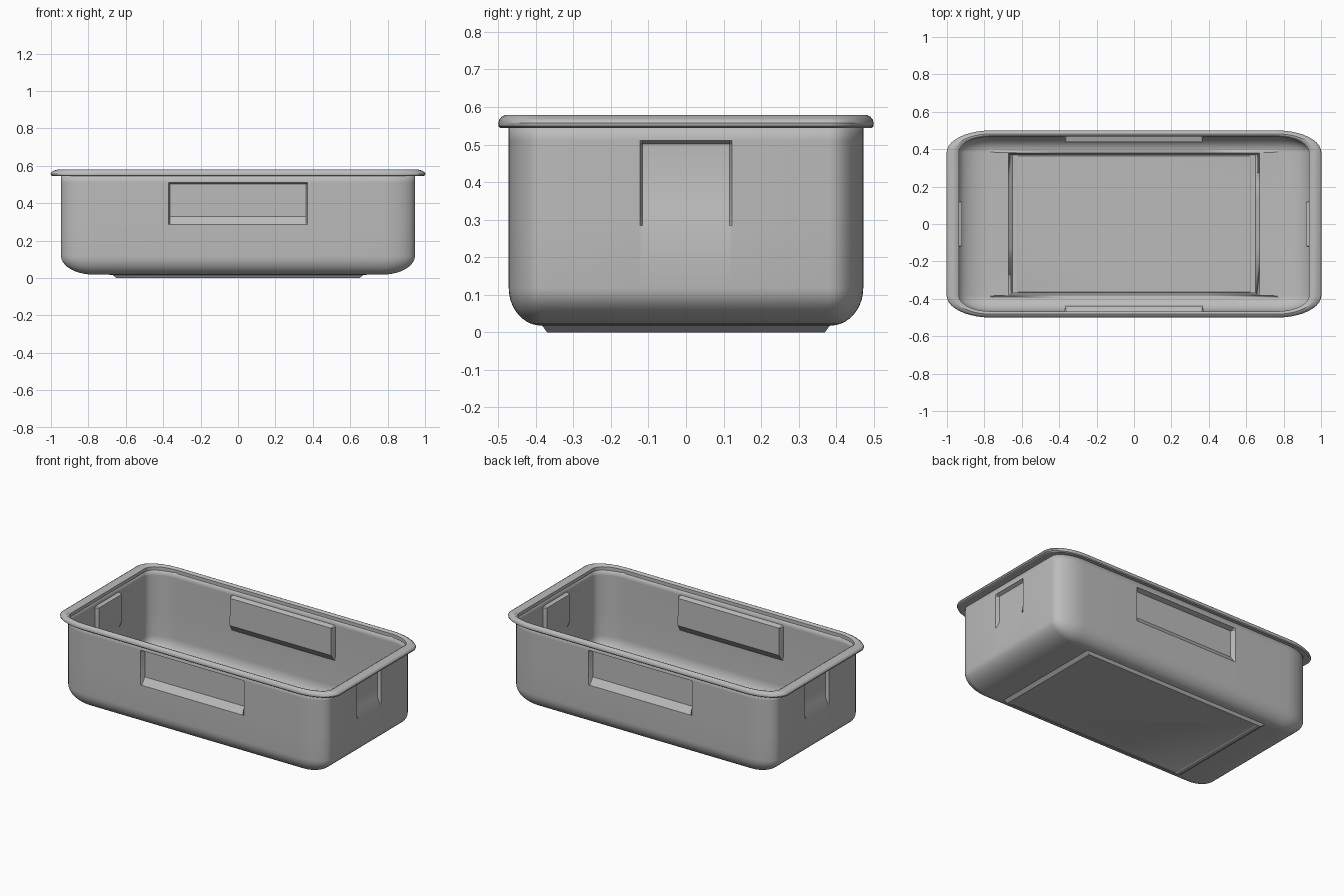
import bpy, bmesh, math

if "Cube" in bpy.data.objects:
    bpy.data.objects.remove(bpy.data.objects["Cube"])

HALF_Y, HALF_X, R = 0.472, 0.946, 0.09      # wall half sizes and corner radius (x is stretched by 2)
FRONT_T = (-0.372, -0.363, 0.363, 0.372)    # handle edges along the long sides
SIDE_T = (-0.123, -0.116, 0.116, 0.123)     # handle edges along the short sides
SEG = 10

plastic = bpy.data.materials.new("grey_plastic")
plastic.diffuse_color = (0.5, 0.5, 0.5, 1)
plastic.use_nodes = True
plastic.node_tree.nodes["Principled BSDF"].inputs["Base Color"].default_value = plastic.diffuse_color


def loop(hx, hy, rx, ry, z):
    """Rounded rectangle, counter-clockwise from the front side."""
    pts = []
    sides = [[(t, -hy) for t in FRONT_T], [(hx, t) for t in SIDE_T],
             [(-t, hy) for t in FRONT_T], [(-hx, -t) for t in SIDE_T]]
    corners = [(1, -1), (1, 1), (-1, 1), (-1, -1)]
    for k in range(4):
        pts += sides[k]
        cx, cy = corners[k][0] * (hx - rx), corners[k][1] * (hy - ry)
        for i in range(SEG + 1):
            a = math.radians(-90 + 90 * k + 90 * i / SEG)
            pts.append((cx + rx * math.cos(a), cy + ry * math.sin(a)))
    return [(x, y, z) for x, y in pts]


def inset(d, z):
    """Wall outline moved inwards by d."""
    r = max(R - d, 0.004)
    return loop(HALF_X - 2 * d, HALF_Y - d, 2 * r, r, z)


def build(name, loops, closed=False, cap=False):
    bm = bmesh.new()
    rings = [[bm.verts.new(p) for p in l] for l in loops]
    n = len(rings[0])
    pairs = list(zip(rings, rings[1:]))
    if closed:
        pairs.append((rings[-1], rings[0]))
    for a, b in pairs:
        for i in range(n):
            j = (i + 1) % n
            bm.faces.new((a[i], a[j], b[j], b[i]))
    if cap:
        bm.faces.new(rings[0][::-1])
    # push the handle recesses into the wall
    if cap:
        for v in bm.verts:
            if 0.32 < v.co.z < 0.505:
                if abs(v.co.x) < 0.365:
                    v.co.y -= math.copysign(0.031, v.co.y)
                elif abs(v.co.y) < 0.118:
                    v.co.x -= math.copysign(0.022, v.co.x)
    me = bpy.data.meshes.new(name)
    bm.to_mesh(me)
    bm.free()
    ob = bpy.data.objects.new(name, me)
    bpy.context.collection.objects.link(ob)
    me.materials.append(plastic)
    bpy.ops.object.select_all(action='DESELECT')
    ob.select_set(True)
    bpy.context.view_layer.objects.active = ob
    bpy.ops.object.shade_smooth_by_angle(angle=math.radians(28))
    return ob


# tub: stepped floor panel, rounded bottom edge, straight wall with handles
rings = [loop(0.62, 0.362, 0.004, 0.002, 0.003),
         loop(0.625, 0.365, 0.004, 0.002, 0.0),
         loop(0.65, 0.37, 0.004, 0.002, 0.0),
         loop(0.672, 0.382, 0.004, 0.002, 0.017)]
for i in range(11):
    a = math.radians(9 * i)
    rings.append(inset(0.087 * (1 - math.sin(a)), 0.018 + 0.1 * (1 - math.cos(a))))
for z in (0.285, 0.328, 0.502, 0.511, 0.55):
    rings.append(inset(0, z))
tub = build("tub", rings, cap=True)
shell = tub.modifiers.new("wall_thickness", 'SOLIDIFY')
shell.thickness = 0.005
shell.offset = -1

# rim: rolled lip running round the top of the wall
profile = [(0.005, 0.546), (-0.012, 0.544), (-0.022, 0.544), (-0.027, 0.549), (-0.028, 0.557),
           (-0.025, 0.567), (-0.018, 0.575), (-0.010, 0.579), (-0.003, 0.577), (0.005, 0.568)]
build("rim", [inset(d, z) for d, z in profile], closed=True)
